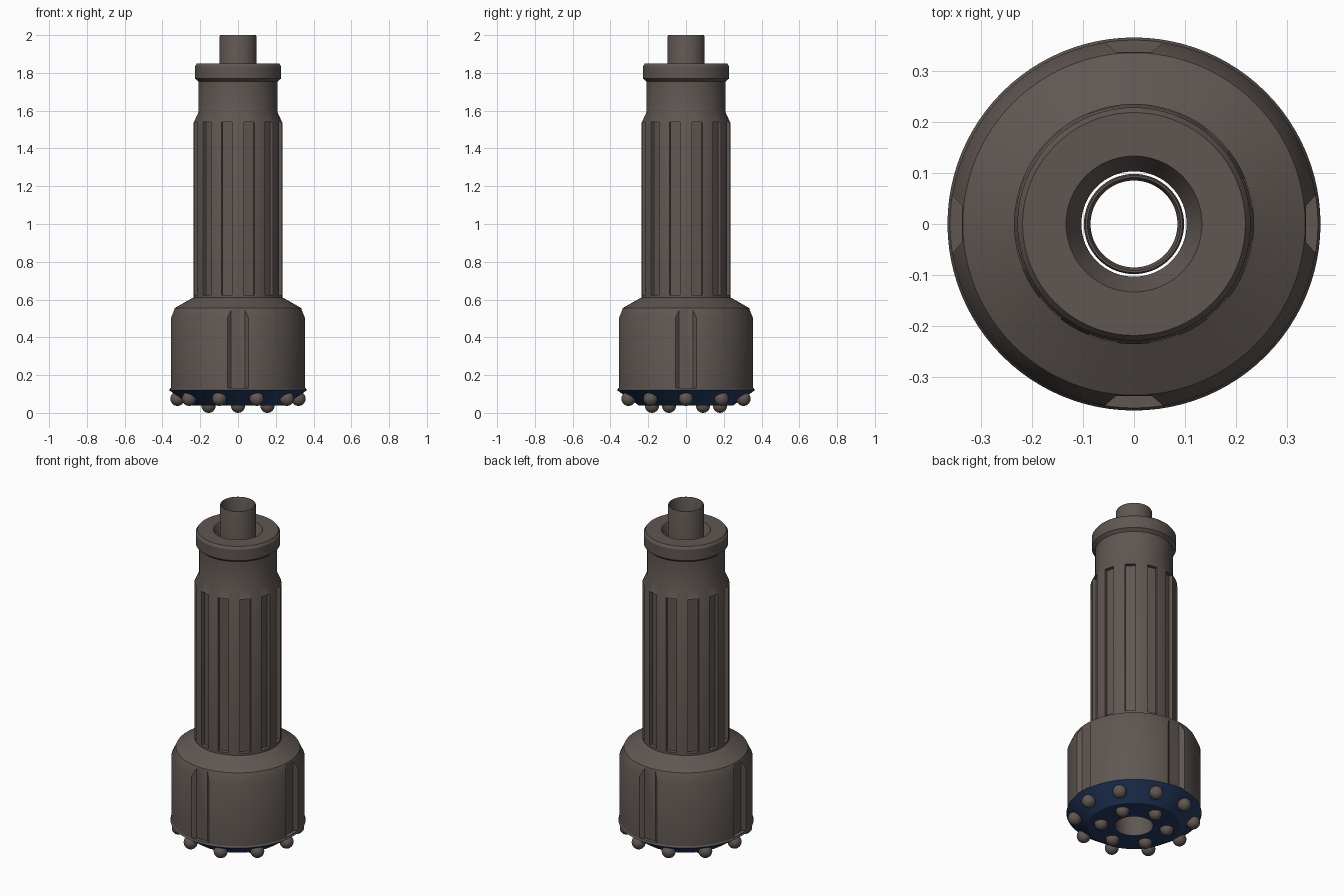
import bpy, bmesh
from math import sin, cos, pi, radians
from mathutils import Matrix

cube = bpy.data.objects.get("Cube")
if cube:
    bpy.data.objects.remove(cube, do_unlink=True)


def make_material(name, rgb, rough):
    m = bpy.data.materials.new(name)
    m.use_nodes = True
    m.diffuse_color = (*rgb, 1)
    bsdf = m.node_tree.nodes["Principled BSDF"]
    bsdf.inputs["Base Color"].default_value = (*rgb, 1)
    bsdf.inputs["Roughness"].default_value = rough
    return m


steel = make_material("dark_steel", (0.115, 0.094, 0.085), 0.5)
blue = make_material("navy_paint", (0.018, 0.045, 0.125), 0.5)


def add_object(name, bm, mats):
    bmesh.ops.recalc_face_normals(bm, faces=bm.faces)
    me = bpy.data.meshes.new(name)
    bm.to_mesh(me)
    bm.free()
    for m in mats:
        me.materials.append(m)
    ob = bpy.data.objects.new(name, me)
    bpy.context.collection.objects.link(ob)
    return ob


def lathe(name, profile, mats, n=96):
    """Spin a closed (radius, height) outline around the z axis."""
    bm = bmesh.new()
    rings = [[bm.verts.new((r * cos(2 * pi * i / n), r * sin(2 * pi * i / n), z))
              for i in range(n)] for r, z in profile]
    for a, b in zip(rings, rings[1:] + rings[:1]):
        for i in range(n):
            j = (i + 1) % n
            bm.faces.new((a[i], a[j], b[j], b[i]))
    return add_object(name, bm, mats)


def prism_cutters(name, outline, z0, z1, count, start):
    """Vertical prisms repeated around the axis; outline is (radial, tangent)."""
    bm = bmesh.new()
    for k in range(count):
        turn = Matrix.Rotation(start + 2 * pi * k / count, 4, 'Z')
        base = [bm.verts.new(turn @ Matrix.Translation((r, t, z0)).translation)
                for r, t in outline]
        face = bm.faces.new(base)
        up = bmesh.ops.extrude_face_region(bm, geom=[face])["geom"]
        bmesh.ops.translate(bm, vec=(0, 0, z1 - z0),
                            verts=[v for v in up if isinstance(v, bmesh.types.BMVert)])
    ob = add_object(name, bm, [steel])
    ob.hide_render = True
    return ob


def cut(target, cutters):
    """Subtract the cutters, bake the result and remove them."""
    for c in cutters:
        mod = target.modifiers.new("cut", 'BOOLEAN')
        mod.operation = 'DIFFERENCE'
        mod.solver = 'EXACT'
        mod.object = c
    dg = bpy.context.evaluated_depsgraph_get()
    baked = bpy.data.meshes.new_from_object(target.evaluated_get(dg))
    target.modifiers.clear()
    target.data = baked
    for c in cutters:
        bpy.data.objects.remove(c, do_unlink=True)


def smooth(ob, angle=25):
    bpy.ops.object.select_all(action='DESELECT')
    ob.select_set(True)
    bpy.context.view_layer.objects.active = ob
    bpy.ops.object.shade_smooth_by_angle(angle=radians(angle))


# Bit body: face, head, splined shank, neck, collar and through bore
bit_body = lathe("bit_body", [
    (0.103, 0.04), (0.25, 0.04), (0.365, 0.12), (0.36, 0.13),
    (0.36, 0.5), (0.335, 0.555), (0.235, 0.612),
    (0.235, 1.535), (0.21, 1.59), (0.21, 1.755), (0.228, 1.77),
    (0.228, 1.835), (0.218, 1.85), (0.133, 1.85), (0.103, 1.79)], [steel, blue])

# Shank splines and the four flushing channels on the head
spline_cutter = prism_cutters("spline_cutter", [
    (0.212, -0.028), (0.26, -0.031), (0.26, 0.031), (0.212, 0.028)],
    0.625, 1.54, 12, radians(15))
channel_cutter = prism_cutters("channel_cutter", [
    (0.337, -0.036), (0.38, -0.085), (0.38, 0.085), (0.337, 0.036)],
    0.131, 0.65, 4, 0)
cut(bit_body, [spline_cutter, channel_cutter])

# Painted drilling face
for p in bit_body.data.polygons:
    p.material_index = int(p.center.z < 0.122 and p.normal.z < -0.3)
smooth(bit_body)

# Foot valve tube standing in the bore
tube = lathe("valve_tube", [
    (0.085, 1.6), (0.098, 1.6), (0.098, 1.992), (0.095, 2.0),
    (0.091, 2.0), (0.085, 1.985)], [steel], 64)
smooth(tube)


# Carbide buttons: a gauge ring on the bevel and an inner ring on the flat
def button_ring(name, count, start, radius, z, size):
    bm = bmesh.new()
    for k in range(count):
        a = start + 2 * pi * k / count
        place = Matrix.Translation((radius * cos(a), radius * sin(a), z))
        bmesh.ops.create_uvsphere(bm, u_segments=24, v_segments=14,
                                  radius=size, matrix=place)
    smooth(add_object(name, bm, [steel]), 40)


button_ring("gauge_buttons", 10, 0, 0.32, 0.075, 0.038)
button_ring("face_buttons", 6, radians(30), 0.18, 0.037, 0.037)
